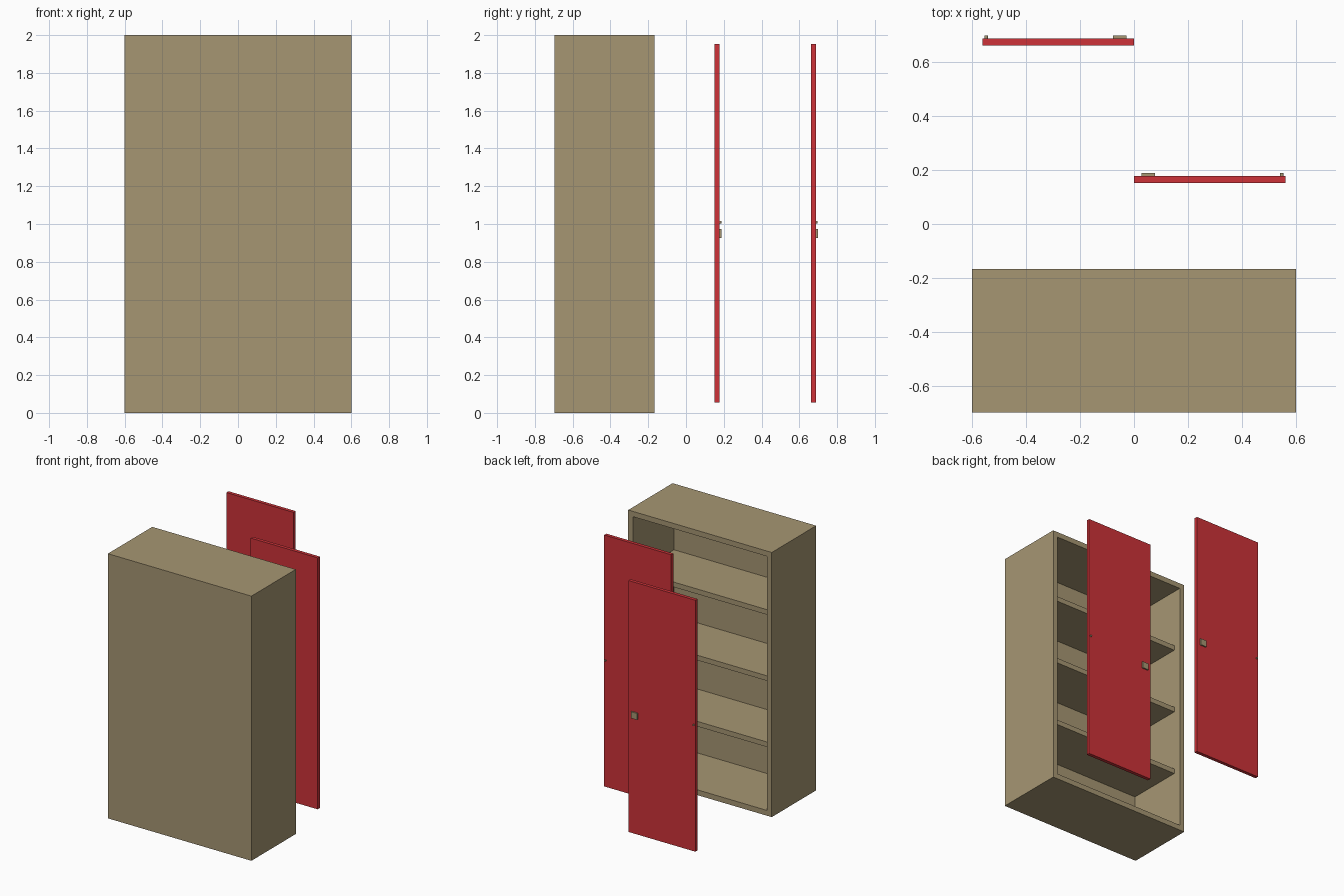
import bpy, bmesh, math
from mathutils import Matrix

if "Cube" in bpy.data.objects:
    bpy.data.objects.remove(bpy.data.objects["Cube"])


def material(name, color):
    m = bpy.data.materials.new(name)
    m.diffuse_color = (*color, 1)
    m.use_nodes = True
    m.node_tree.nodes["Principled BSDF"].inputs["Base Color"].default_value = m.diffuse_color
    return m


tan = material("tan_paint", (0.381, 0.305, 0.171))
red = material("red_paint", (0.61, 0.032, 0.04))


def finish(name, bm, mat):
    me = bpy.data.meshes.new(name)
    bm.to_mesh(me)
    bm.free()
    me.materials.append(mat)
    ob = bpy.data.objects.new(name, me)
    bpy.context.collection.objects.link(ob)
    return ob


def box(name, x, y, z, mat):
    """Box from (min, max) pairs on each axis."""
    bm = bmesh.new()
    bmesh.ops.create_cube(bm, size=1)
    for v in bm.verts:
        v.co = [(lo + hi) / 2 + c * (hi - lo)
                for c, (lo, hi) in zip(v.co, (x, y, z))]
    return finish(name, bm, mat)


W, FRONT, BACK, H, T = 0.6, -0.697, -0.167, 2.0, 0.04

# Cabinet shell, open at the back: one box whose open side is inset and pushed in
bm = bmesh.new()
bmesh.ops.create_cube(bm, size=1)
for v in bm.verts:
    v.co = (v.co.x * 2 * W, (FRONT + BACK) / 2 + v.co.y * (BACK - FRONT),
            H / 2 + v.co.z * H)
bm.normal_update()
opening = next(f for f in bm.faces if f.normal.y > 0.9)
bmesh.ops.inset_region(bm, faces=[opening], thickness=T, use_even_offset=True)
inner = bmesh.ops.extrude_discrete_faces(bm, faces=[opening])["faces"]
bmesh.ops.translate(bm, verts=inner[0].verts, vec=(0, FRONT + T - BACK, 0))
finish("cabinet_shell", bm, tan)

# Three recessed shelves
for i in range(3):
    z = 0.5 * (i + 1)
    box(f"shelf_{i + 1}", (-W + T, W - T), (FRONT + T, BACK - 0.06),
        (z - 0.015, z + 0.023), tan)

# Two sliding doors set apart from the cabinet, mirrored left and right
for side, s, y in (("right", 1, 0.152), ("left", -1, 0.661)):
    def span(a, b):
        return tuple(sorted((s * a, s * b)))

    back = y + 0.026
    box(f"{side}_door", span(0, 0.56), (y, back), (0.054, 1.954), red)
    # Latch plate near the centre edge
    box(f"{side}_latch", span(0.027, 0.078), (back, back + 0.011),
        (0.925, 0.974), tan)
    # Small round peg near the outer edge
    bm = bmesh.new()
    bmesh.ops.create_cone(
        bm, cap_ends=True, segments=16, radius1=0.007, radius2=0.007, depth=0.01,
        matrix=Matrix.Translation((s * 0.547, back + 0.005, 1.01))
        @ Matrix.Rotation(math.pi / 2, 4, "X"))
    finish(f"{side}_peg", bm, tan)
